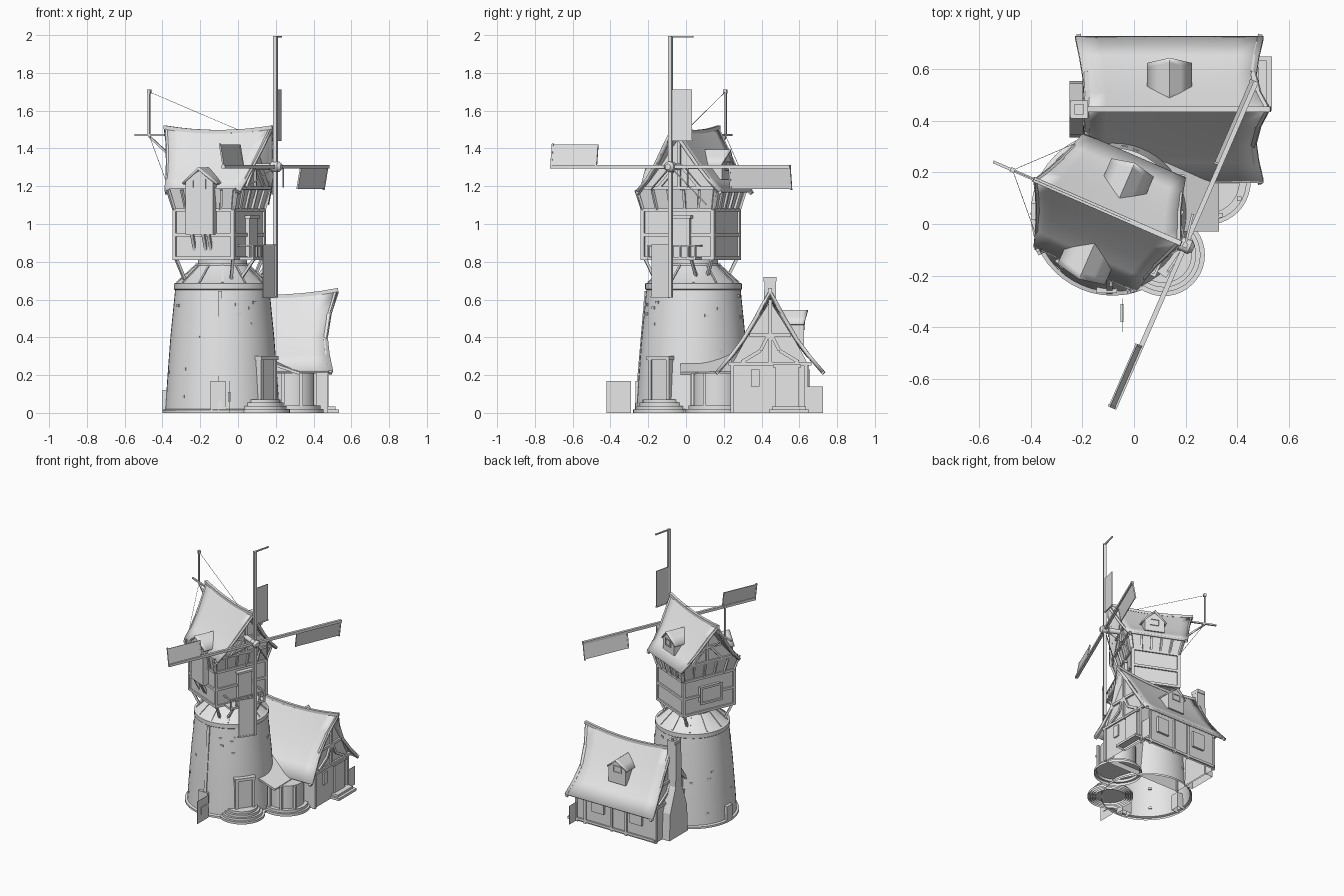
import bpy, bmesh, math, random
from mathutils import Matrix, Vector

if "Cube" in bpy.data.objects:
    bpy.data.objects.remove(bpy.data.objects["Cube"])

random.seed(4)
mat = bpy.data.materials.new("plain grey")
mat.diffuse_color = (0.8, 0.8, 0.8, 1)
mat.use_nodes = True
mat.node_tree.nodes["Principled BSDF"].inputs["Base Color"].default_value = mat.diffuse_color
I = Matrix.Identity(4)
TC = Vector((-0.083, 0.04, 0))                                     # tower centre
MILL = Matrix.Translation(TC) @ Matrix.Rotation(math.radians(-23.5), 4, 'Z')
BODY = MILL @ Matrix.Translation((-.01, -.02, 0))


def finish(name, bm, M=I, smooth=False, recalc=True, drop=None):
    if recalc:
        bmesh.ops.recalc_face_normals(bm, faces=bm.faces)
    bm.normal_update()
    # undersides on the ground stay open
    gone = [f for f in bm.faces if all((M @ v.co).z < .001 for v in f.verts) or (drop and drop(f.normal))]
    bmesh.ops.delete(bm, geom=gone, context='FACES')
    me = bpy.data.meshes.new(name)
    bm.to_mesh(me)
    bm.free()
    me.materials.append(mat)
    ob = bpy.data.objects.new(name, me)
    ob.matrix_world = M
    bpy.context.collection.objects.link(ob)
    if smooth:
        bpy.ops.object.select_all(action='DESELECT')
        ob.select_set(True)
        bpy.context.view_layer.objects.active = ob
        bpy.ops.object.shade_smooth_by_angle(angle=math.radians(35))
    return ob


def boxes(name, spans, M=I, drop=None):
    """Boxes given as (x0, x1, y0, y1, z0, z1)."""
    bm = bmesh.new()
    for a, b, c, d, e, f in spans:
        m = Matrix.Translation(((a+b)/2, (c+d)/2, (e+f)/2)) @ Matrix.Diagonal((b-a, d-c, f-e, 1))
        bmesh.ops.create_cube(bm, size=1, matrix=m)
    return finish(name, bm, M, drop=drop)


def beams(name, pairs, w, M=I):
    """Square bars from point to point."""
    bm = bmesh.new()
    for p, q in pairs:
        p, q = Vector(p), Vector(q)
        d = q - p
        r = d.to_track_quat('Z', 'X' if abs(d.normalized().y) > 0.9 else 'Y').to_matrix().to_4x4()
        m = Matrix.Translation((p+q)/2) @ r @ Matrix.Diagonal((w, w, d.length, 1))
        bmesh.ops.create_cube(bm, size=1, matrix=m)
    return finish(name, bm, M)


def lathe(name, prof, M=I, n=40):
    bm = bmesh.new()
    rings = [[bm.verts.new((r*math.cos(2*math.pi*i/n), r*math.sin(2*math.pi*i/n), z))
              for i in range(n)] for r, z in prof]
    for a, b in zip(rings, rings[1:]):
        for i in range(n):
            j = (i+1) % n
            bm.faces.new((a[i], a[j], b[j], b[i]))
    bm.faces.new(rings[0][::-1])
    bm.faces.new(rings[-1])
    return finish(name, bm, M, True)


def prism(name, pts, x0, x1, M=I, drop=None):
    """Outline in (y, z) extruded along x."""
    bm = bmesh.new()
    a = [bm.verts.new((x0, y, z)) for y, z in pts]
    b = [bm.verts.new((x1, y, z)) for y, z in pts]
    bm.faces.new(a)
    bm.faces.new(b[::-1])
    for i in range(len(pts)):
        j = (i+1) % len(pts)
        bm.faces.new((a[i], a[j], b[j], b[i]))
    return finish(name, bm, M, drop=drop)


def roof(name, half, sag, M=I, thick=0.016):
    """Saddle roof; half = (y, z, x0, x1) from ridge to eave."""
    rows = [(-y, z, a, b) for y, z, a, b in half[:0:-1]] + list(half)
    zr, ze, n, bm = half[0][1], half[-1][1], 8, bmesh.new()
    grid = []
    for y, z, a, b in rows:
        k = sag * (z-ze) / (zr-ze)
        grid.append([bm.verts.new((a+(b-a)*i/n, y, z+k*(2*i/n-1)**2)) for i in range(n+1)])
    for p, q in zip(grid, grid[1:]):
        for i in range(n):
            bm.faces.new((p[i], p[i+1], q[i+1], q[i]))
    ob = finish(name, bm, M, True, recalc=False)
    s = ob.modifiers.new("thickness", 'SOLIDIFY')
    s.thickness, s.offset = thick, -1
    if sag:                                                        # ridge board and bargeboards
        a, b = half[0][2], half[0][3]
        pt = [(a+(b-a)*i/n, 0, zr-.002+sag*(2*i/n-1)**2) for i in range(n+1)]
        beams(name+"_ridge_board", list(zip(pt, pt[1:])), .02, M)
        h = [(y, z+sag*(z-ze)/(zr-ze)-.016, a+.014, b-.014) for y, z, a, b in half]
        beams(name+"_bargeboards", [((p[k], s*p[0], p[1]), (q[k], s*q[0], q[1]))
              for p, q in zip(h, h[1:]) for s in (-1, 1) for k in (2, 3)], .018, M)
    return ob


def ring(x0, x1, y0, y1, z, t, h):
    """Four rails round a rectangle."""
    return [(x0-t, x1+t, y0-t, y0+t, z, z+h), (x0-t, x1+t, y1-t, y1+t, z, z+h),
            (x0-t, x0+t, y0, y1, z, z+h), (x1-t, x1+t, y0, y1, z, z+h)]


def dormer(name, w, y0, y1, z0, ze, zp, M):
    """Gabled dormer facing +y, with window frame."""
    h, R = w/2, Matrix.Rotation(math.pi/2, 4, 'Z')
    prism(name+"_wall", [(-h*.8, z0), (h*.8, z0), (h*.8, ze), (0, zp-.015), (-h*.8, ze)], y0, y1-.02, M @ R)
    roof(name+"_roof", [(0, zp, y0, y1), (h*.5, (zp+ze)/2-.005, y0, y1-.01), (h, ze-.012, y0, y1-.02)], 0, M @ R, .01)
    c, d = h*.4, y1-.02
    boxes(name+"_window", [(-c, c, d, d+.006, ze-.045, ze-.038), (-c, c, d, d+.006, ze, ze+.007),
                           (-c, -c+.008, d, d+.006, ze-.045, ze), (c-.008, c, d, d+.006, ze-.045, ze)], M)


# stone tower, collar and neck
lathe("tower_wall", [(.318, 0), (.318, .015), (.302, .02), (.29, .2), (.275, .4), (.25, .65), (.256, .655),
                     (.256, .685), (.24, .69), (.142, .78), (.142, .79), (.13, .79), (.13, .83)],
      Matrix.Translation(TC), 48)
ribs, bricks = [], bmesh.new()
for i in range(12):
    a = math.pi*i/6
    c, s = math.cos(a), math.sin(a)
    ribs.append(((.24*c, .24*s, .69), (.142*c, .142*s, .78)))
beams("collar_ribs", ribs, .01, Matrix.Translation(TC))
for i in range(30):
    z = random.uniform(.06, .62)
    m = (Matrix.Translation(TC) @ Matrix.Rotation(random.uniform(0, 6.28), 4, 'Z')
         @ Matrix.Translation((.301-.08*z, 0, z)) @ Matrix.Diagonal((.014, .024, .016, 1)))
    bmesh.ops.create_cube(bricks, size=1, matrix=m)
finish("tower_bricks", bricks)
boxes("tower_buttress", [(-.4, -.33, .015, .08, 0, .12), (-.145, -.065, -.268, -.2, 0, .17)])
beams("tower_pipe", [((-.095, -.262, 0), (-.095, -.208, .645))], .022)
boxes("sign_board", [(-.047, -.045, -.42, -.29, 0, .17), (-.052, -.04, -.38, -.31, .06, .11)])

# tower door and round steps
DOOR = Matrix.Translation(TC) @ Matrix.Rotation(math.radians(-37), 4, 'Z')
boxes("tower_door", [(.2, .3, -.06, .06, .05, .28), (.2, .315, -.075, .075, .28, .3),
                     (.2, .31, -.07, -.05, .05, .28), (.2, .31, .05, .07, .05, .28)], DOOR)
for i in range(4):
    lathe(f"round_step_{i}", [(.16-.017*i, 0), (.16-.017*i, .018*(i+1))], Matrix.Translation((.115, -.12, 0)))

# mill house
A, B = .168, .202
boxes("mill_body", [(-A, A, -B, B, .82, 1.09)], BODY, drop=lambda n: n.z > .9)
bm = bmesh.new()
lo = [bm.verts.new((x*A, y*B, 1.08)) for x, y in ((-1, -1), (1, -1), (1, 1), (-1, 1))]
hi = [bm.verts.new((x*.19, y*.225, 1.19)) for x, y in ((-1, -1), (1, -1), (1, 1), (-1, 1))]
for i in range(4):
    j = (i+1) % 4
    bm.faces.new((lo[i], lo[j], hi[j], hi[i]))
finish("mill_jetty", bm, BODY)
boxes("mill_rails", [r for z in (.81, .935, 1.065) for r in ring(-A, A, -B, B, z, .01, .018)]
      + [(x-.01, x+.01, y-.01, y+.01, .82, 1.08) for x in (-A, A) for y in (-B, B)], BODY)
st = []
for k in range(6):
    t = -1 + .4*k
    for s in (-1, 1):
        st += [((s*(A+.005), t*B, 1.075), (s*.2, t*.225, 1.18)), ((t*A, s*(B+.005), 1.075), (t*.19, s*.235, 1.18))]
beams("jetty_struts", st, .013, BODY)
beams("corner_braces", [((x*.165, y*.195, .82), (x*.135, y*.15, .71)) for x in (-1, 1) for y in (-1, 1)], .015, BODY)
prism("mill_gable", [(-.215, 1.18), (.215, 1.18), (.165, 1.235), (.11, 1.305), (.045, 1.4), (0, 1.465),
                     (-.045, 1.4), (-.11, 1.305), (-.165, 1.235)], -.185, .185, MILL, drop=lambda n: abs(n.x) < .5)
roof("mill_roof", [(0, 1.49, -.335, .29), (.055, 1.41, -.304, .268), (.12, 1.315, -.274, .24),
                   (.18, 1.24, -.25, .22), (.242, 1.178, -.23, .205)], .024, MILL)
for x in (-.19, .19):
    beams("mill_gable_timber", [((x, 0, 1.18), (x, 0, 1.46)), ((x, -.2, 1.19), (x, .2, 1.19)),
          ((x, -.11, 1.3), (x, .11, 1.3))] + [((x, s*.02, 1.3), (x, s*.12, 1.19)) for s in (-1, 1)], .016, MILL)
dormer("back_dormer", .18, .04, .215, 1.235, 1.325, 1.395, MILL)
dormer("hoist_dormer", .2, .08, .285, .945, 1.23, 1.298,
       MILL @ Matrix.Translation((-.018, 0, 0)) @ Matrix.Rotation(math.pi, 4, 'Z'))
beams("hoist_braces", [((x, -.2, .83), (x, -.255, .95)) for x in (-.065, 0, .03)], .016, MILL)
boxes("mill_window_bay", [(-.2, -A, -.08, .08, .9, 1.01), (-.21, -.2, -.09, .09, .89, .905),
                          (-.21, -.2, -.09, .09, 1.005, 1.02), (-.21, -.2, -.09, -.075, .9, 1.01),
                          (-.21, -.2, .075, .09, .9, 1.01)], BODY)

# balcony and its door
C = A-.012
boxes("balcony", [(C, .25, -.16, .12, .81, .825), (C, A+.012, -.055, .055, .825, 1.03),
                  (C, A+.022, -.065, .065, 1.03, 1.045), (.24, .25, -.16, .12, .88, .89),
                  (C, .25, -.16, -.15, .88, .89), (C, .25, .11, .12, .88, .89)]
      + [(.24, .25, y, y+.01, .82, .885) for y in (-.16, -.114, -.068, -.022, .024, .07, .11)], MILL)
beams("balcony_braces", [((.24, y, .815), (.17, y, .72)) for y in (-.13, .09)], .014, MILL)

# sail wheel: hub, arms, pitched cloths
HUB = MILL @ Matrix.Translation((.307, 0, 1.303))
lathe("sail_hub", [(.018, -.14), (.018, -.03), (.028, -.02), (.028, .02), (.015, .035)],
      HUB @ Matrix.Rotation(math.pi/2, 4, 'Y'), 12)
for i, (r0, r1) in enumerate(((.14, .41), (.43, .69), (.415, .695), (.34, .685))):
    W = HUB @ Matrix.Rotation(math.pi/2*i, 4, 'X')
    beams(f"sail_arm_{i}", [((0, 0, 0), (0, 0, .692))], .019, W)
    P = W @ Matrix.Rotation(math.radians(10), 4, 'Z')
    boxes(f"sail_cloth_{i}", [(-.003, .003, .008, .118, r0, r1)], P)
    beams(f"sail_bars_{i}", [((0, 0, .688), (0, .125, .688)), ((0, 0, r0), (0, .12, r0))], .009, P)
beams("sail_stays", [((0, 0, 0), (-.11, y, z)) for y, z in ((.16, -.2), (-.16, -.12))]
      + [((0, .1, 0), (0, .1, -.11))], .006, HUB)

# ridge pole, mast and ropes at the back of the mill
beams("mast", [((-.505, 0, 1.472), (-.25, 0, 1.472)), ((-.423, 0, 1.47), (-.423, 0, 1.7)),
               ((-.423, 0, 1.465), (-.30, 0, 1.36))], .011, MILL)
boxes("mast_cap", [(-.432, -.414, -.009, .009, 1.69, 1.712)], MILL)
beams("ropes", [((-.423, 0, 1.7), (.1, 0, 1.495))]
      + [((-.423, 0, 1.47), (-.235, s*.2, 1.22)) for s in (-1, 1)], .002, MILL)

# cottage
COT = Matrix.Translation((0, .445, 0))
boxes("cottage_wall", [(-.19, .465, -.205, .195, 0, .27)], COT, drop=lambda n: abs(n.z) > .9)
prism("cottage_gable", [(-.2, .26), (.2, .26), (.14, .37), (.065, .49), (0, .59), (-.065, .49), (-.14, .37)],
      -.185, .462, COT, drop=lambda n: abs(n.x) < .5)
roof("cottage_roof", [(0, .618, -.2, .53), (.065, .51, -.195, .495), (.14, .392, -.2, .475),
                      (.21, .305, -.212, .485), (.285, .225, -.228, .503)], .035, COT, .018)
beams("cottage_timbers", [((x, a, z), (x, b, w)) for x in (-.19, .467)
      for a, z, b, w in ((0, .26, 0, .6), (-.22, .26, .22, .26), (-.11, .41, .11, .41), (-.15, .27, -.05, .33),
                         (-.05, .33, -.01, .41), (.15, .27, .05, .33), (.05, .33, .01, .41),
                         (-.2, 0, -.2, .26), (.19, 0, .19, .26))]
      + [((x, .197, 0), (x, .197, .26)) for x in (.05, .17, .39)]
      + [((-.19, .197, .02), (.465, .197, .02))], .018, COT)
boxes("cottage_door", [(.46, .478, .03, .15, .02, .24), (.46, .485, .015, .165, .24, .255),
                       (.45, .535, -.005, .205, 0, .018), (.45, .515, .01, .19, .018, .035)], COT)
boxes("cottage_windows", [(.46, .475, -.1, -.055, .14, .23)]
      + [(x, x+.1, .19, .212, .11, .23) for x in (-.09, .23)], COT)
boxes("cottage_side_board", [(.466, .469, .19, .28, 0, .14)], COT)
dormer("cottage_dormer", .175, .04, .2, .36, .485, .545, COT @ Matrix.Translation((.138, 0, 0)))

# chimney
bm = bmesh.new()
lv = [[bm.verts.new((x, y, z)) for x, y in ((-.25, -h), (-.18, -h), (-.18, h), (-.25, h))]
      for z, h in ((0, .11), (.2, .1), (.38, .035), (.7, .03))]
for a, b in zip(lv, lv[1:]):
    for i in range(4):
        bm.faces.new((a[i], a[(i+1) % 4], b[(i+1) % 4], b[i]))
bm.faces.new(lv[-1])
finish("chimney", bm, COT)
boxes("chimney_cap", ring(-.238, -.187, -.027, .027, .695, .008, .025), COT)

# round porch with lean-to roof between tower and cottage
POR = Matrix.Translation((.285, .165, 0))
lathe("porch_base", [(.168, 0), (.168, .02), (.152, .02), (.152, .04)], POR)
lathe("porch_wall", [(.125, .04), (.125, .21)], POR)
beams("porch_posts", [((.14*math.cos(a), .14*math.sin(a), .04), (.14*math.cos(a), .14*math.sin(a), .21))
                      for a in (-1.9, -1.2, -.5)], .018, POR)
bm = bmesh.new()
bm.faces.new([bm.verts.new(p) for p in ((.1, -.03, .295), (.33, -.03, .215), (.33, .24, .22), (.1, .24, .32))])
s = finish("porch_roof", bm, recalc=False).modifiers.new("thickness", 'SOLIDIFY')
s.thickness = .015
